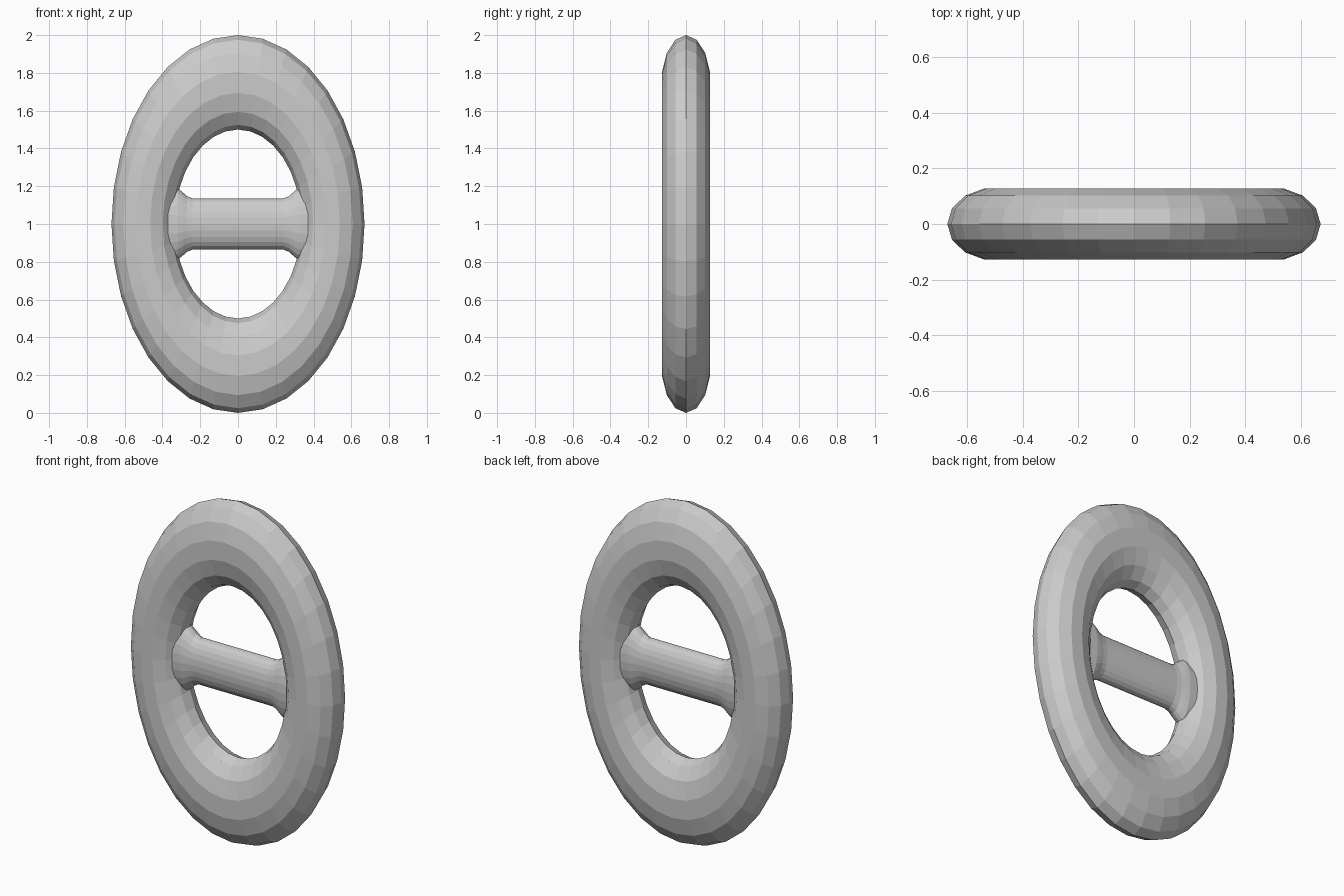
import bpy, bmesh, math

if "Cube" in bpy.data.objects:
    bpy.data.objects.remove(bpy.data.objects["Cube"])

# Oval ring: a torus stood upright and squashed in width and depth
bpy.ops.mesh.primitive_torus_add(
    major_segments=32, minor_segments=14, major_radius=0.75, minor_radius=0.25,
    location=(0, 0, 1), rotation=(math.pi / 2, 0, 0))
ring = bpy.context.object
ring.name = "oval_ring"
ring.scale = (0.67, 1.0, 0.52)
bpy.ops.object.transform_apply(location=False, rotation=True, scale=True)

# Crossbar: oval sections along x, flared where it meets the ring
SIDES = 24
half = [(0.0, 0.07, 0.135), (0.24, 0.07, 0.135), (0.27, 0.073, 0.147),
        (0.295, 0.078, 0.17), (0.32, 0.082, 0.19), (0.37, 0.082, 0.19)]
stations = [(-x, ry, rz) for x, ry, rz in reversed(half[1:])] + half

bm = bmesh.new()
loops = []
for x, ry, rz in stations:
    loops.append([bm.verts.new((x, ry * math.cos(2 * math.pi * i / SIDES),
                                rz * math.sin(2 * math.pi * i / SIDES)))
                  for i in range(SIDES)])
for a, b in zip(loops, loops[1:]):
    for i in range(SIDES):
        j = (i + 1) % SIDES
        bm.faces.new((a[i], a[j], b[j], b[i]))
bmesh.ops.recalc_face_normals(bm, faces=bm.faces)
mesh = bpy.data.meshes.new("crossbar")
bm.to_mesh(mesh)
bm.free()
bar = bpy.data.objects.new("crossbar", mesh)
bar.location = (0, 0, 1)
bpy.context.collection.objects.link(bar)
